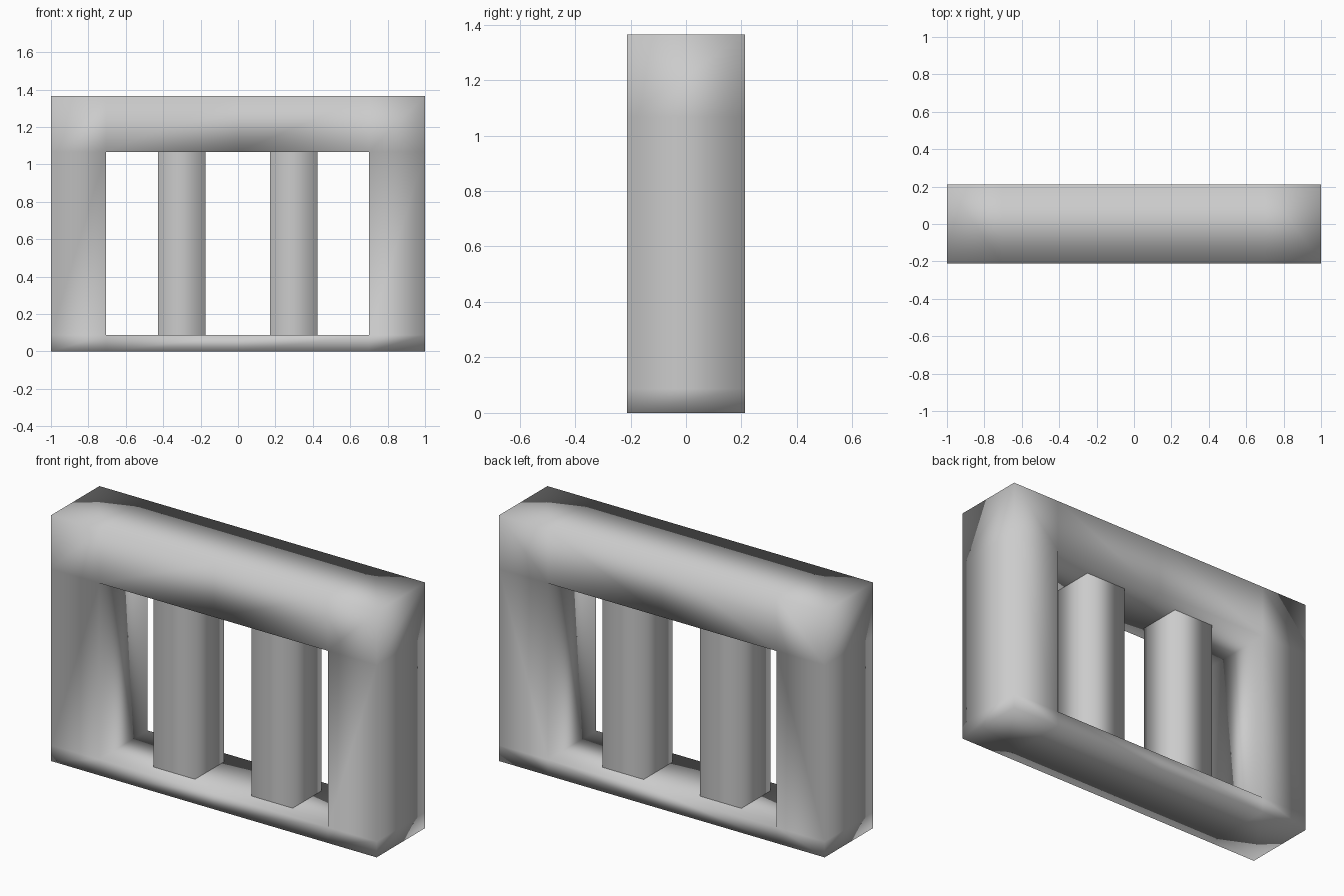
import bpy, bmesh

if "Cube" in bpy.data.objects:
    bpy.data.objects.remove(bpy.data.objects["Cube"])

Y = 0.212                       # half depth of the frame
XS = [-1.0, -0.705, 0.0, 0.70, 1.0]
ZS = [0.0, 0.087, 1.067, 1.365]


def finish(bm, name):
    bmesh.ops.recalc_face_normals(bm, faces=bm.faces)
    for f in bm.faces:
        f.smooth = True
    me = bpy.data.meshes.new(name)
    bm.to_mesh(me)
    bm.free()
    ob = bpy.data.objects.new(name, me)
    bpy.context.collection.objects.link(ob)
    return ob


# Frame: a grid of cells with the opening left out, extruded through the depth
bm = bmesh.new()
grid = [[bm.verts.new((x, -Y, z)) for z in ZS] for x in XS]
for i in range(4):
    for k in range(3):
        if k == 1 and i in (1, 2):
            continue
        bm.faces.new((grid[i][k], grid[i + 1][k], grid[i + 1][k + 1], grid[i][k + 1]))
bmesh.ops.recalc_face_normals(bm, faces=bm.faces)
front = bm.faces[:]
ext = bmesh.ops.extrude_face_region(bm, geom=front, use_keep_orig=True)
bmesh.ops.translate(bm, vec=(0, 2 * Y, 0),
                    verts=[g for g in ext["geom"] if isinstance(g, bmesh.types.BMVert)])
for v in [v for v in bm.verts if not v.link_faces]:
    bm.verts.remove(v)
finish(bm, "frame")


# Square bars: open-ended smooth-shaded prisms standing in the opening
def bar(name, x, half=0.127):
    bm = bmesh.new()
    corners = [(-half, -half), (half, -half), (half, half), (-half, half)]
    low, high = [[bm.verts.new((x + a, b, z)) for a, b in corners] for z in ZS[1:3]]
    for i in range(4):
        j = (i + 1) % 4
        bm.faces.new((low[i], low[j], high[j], high[i]))
    finish(bm, name)


bar("left_bar", -0.302)
bar("right_bar", 0.298)
